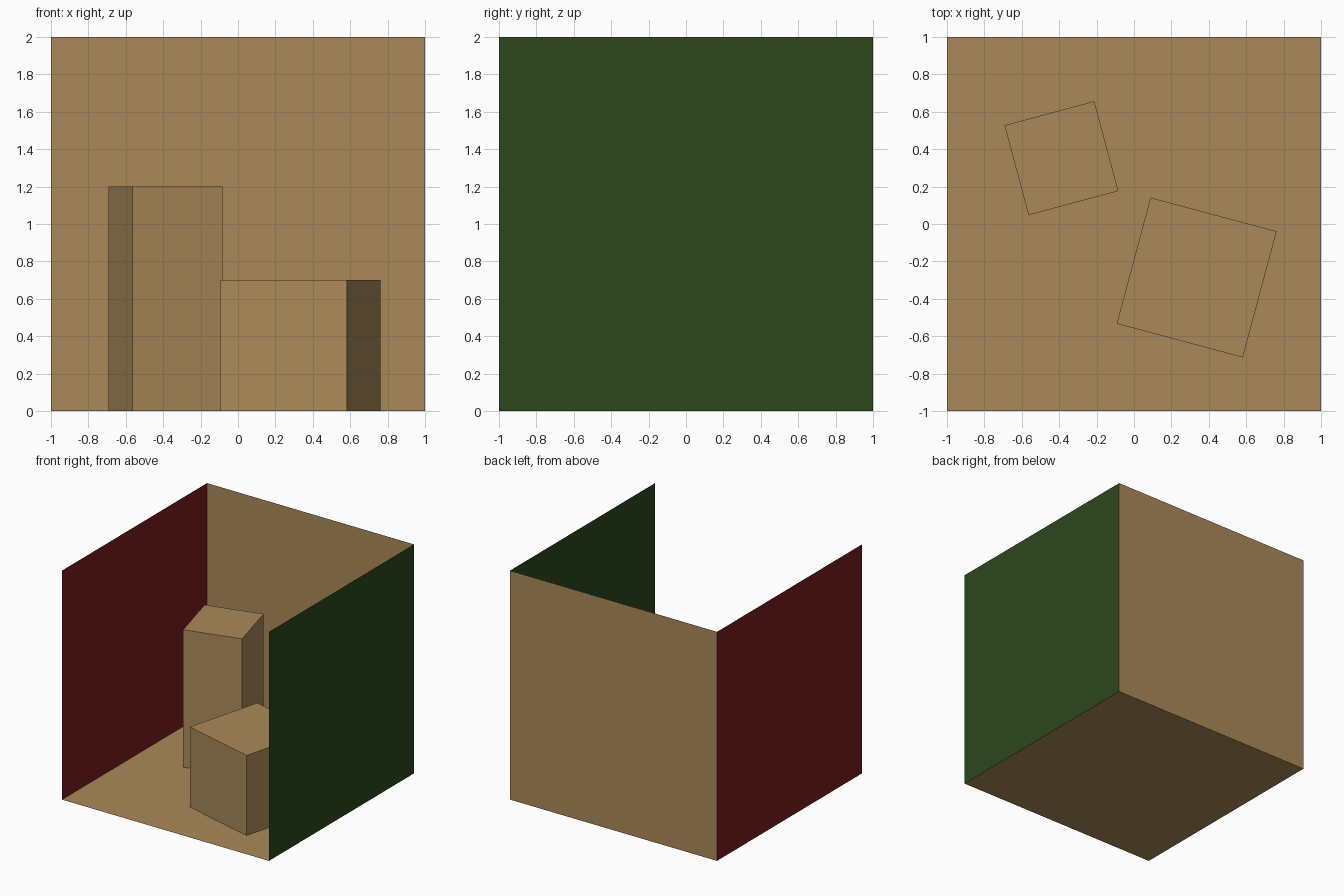
import bpy
from math import radians

if "Cube" in bpy.data.objects:
    bpy.data.objects.remove(bpy.data.objects["Cube"])


def material(name, rgb):
    m = bpy.data.materials.new(name)
    m.diffuse_color = (*rgb, 1)
    m.use_nodes = True
    m.node_tree.nodes["Principled BSDF"].inputs["Base Color"].default_value = m.diffuse_color
    return m


TAN = material("tan", (0.40, 0.25, 0.10))
RED = material("red", (0.20, 0.012, 0.012))
GREEN = material("green", (0.025, 0.063, 0.012))


def finish(name, mat):
    ob = bpy.context.object
    ob.name = name
    ob.data.materials.append(mat)
    return ob


def panel(name, loc, rot, mat):
    bpy.ops.mesh.primitive_plane_add(
        size=2, location=loc, rotation=[radians(a) for a in rot])
    return finish(name, mat)


def block(name, x, y, side, height, angle):
    bpy.ops.mesh.primitive_cube_add(
        size=1, location=(x, y, height / 2), rotation=(0, 0, radians(angle)))
    ob = finish(name, TAN)
    ob.scale = (side, side, height)
    return ob


# Open room: single-sheet panels facing inward, no front and no ceiling
panel("floor", (0, 0, 0), (0, 0, 0), TAN)
panel("back_wall", (0, 1, 1), (90, 0, 0), TAN)
panel("left_wall", (-1, 0, 1), (0, 90, 0), RED)
panel("right_wall", (1, 0, 1), (0, -90, 0), GREEN)

# Two turned blocks standing on the floor
block("tall_block", -0.388, 0.352, 0.497, 1.2, 15)
block("short_block", 0.335, -0.286, 0.698, 0.7, -15)
